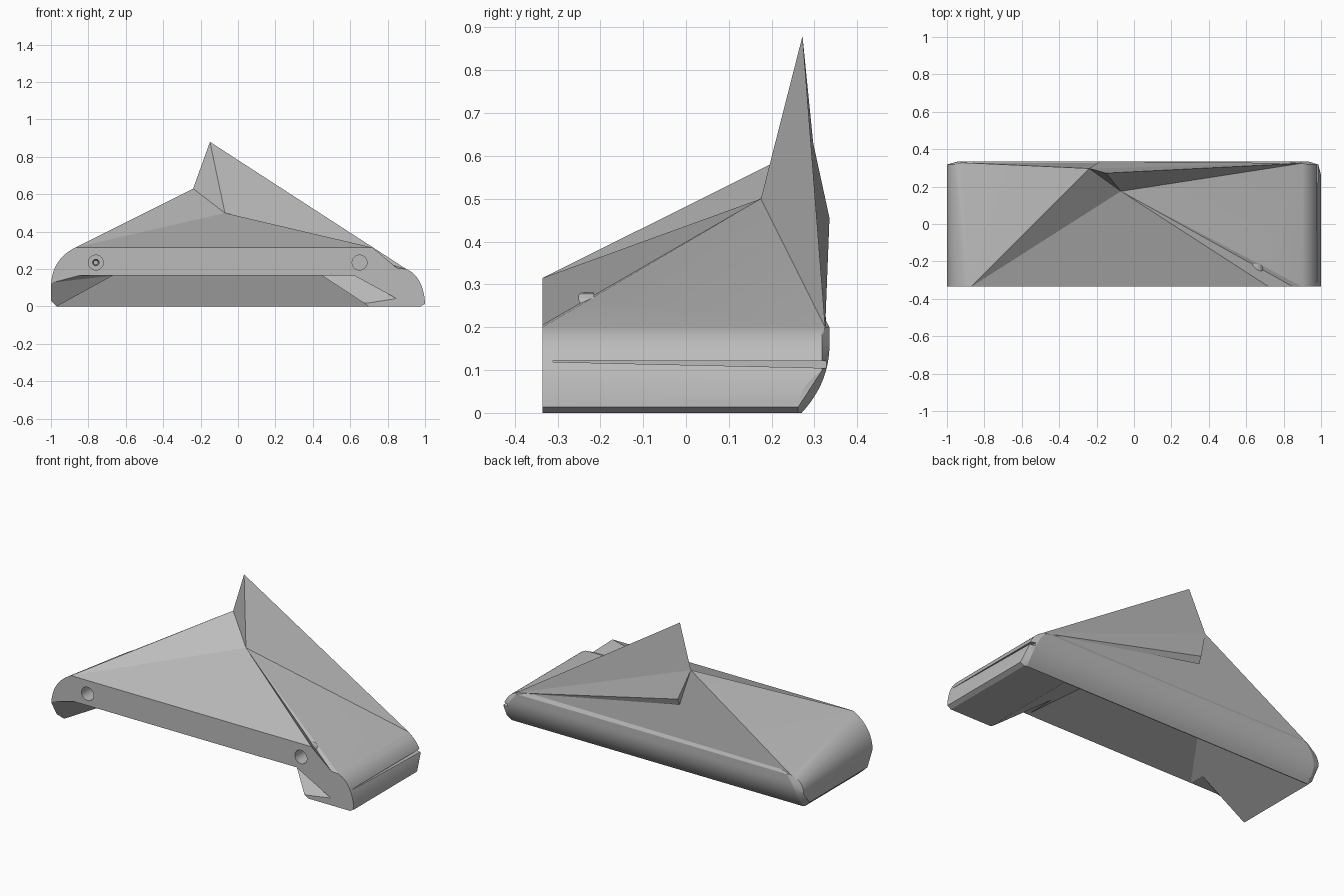
import bpy, bmesh
from mathutils import Vector, Matrix

cube = bpy.data.objects.get("Cube")
if cube:
    bpy.data.objects.remove(cube, do_unlink=True)

grey = bpy.data.materials.new("plain_grey")
colour = (0.5, 0.5, 0.5, 1)
grey.diffuse_color = colour
grey.use_nodes = True
grey.node_tree.nodes["Principled BSDF"].inputs["Base Color"].default_value = colour


def add_object(name, bm):
    bmesh.ops.recalc_face_normals(bm, faces=bm.faces)
    mesh = bpy.data.meshes.new(name)
    bm.to_mesh(mesh)
    bm.free()
    mesh.materials.append(grey)
    ob = bpy.data.objects.new(name, mesh)
    bpy.context.collection.objects.link(ob)
    return ob


def hull(name, points):
    bm = bmesh.new()
    for p in points:
        bm.verts.new(p)
    res = bmesh.ops.convex_hull(bm, input=bm.verts)
    junk = {g for g in res["geom_interior"] + res["geom_unused"]
            if isinstance(g, bmesh.types.BMVert)}
    bmesh.ops.delete(bm, geom=list(junk), context="VERTS")
    bmesh.ops.dissolve_limit(bm, angle_limit=0.005, verts=bm.verts, edges=bm.edges)
    return add_object(name, bm)


def cylinder(name, x, radius, y0, y1, tip):
    bm = bmesh.new()
    turn = Matrix.Translation((x, (y0 + y1) / 2, 0.235)) @ Matrix.Rotation(-1.5708, 4, "X")
    bmesh.ops.create_cone(bm, cap_ends=True, segments=24, radius1=radius,
                          radius2=tip, depth=y1 - y0, matrix=turn)
    return add_object(name, bm)


def arc(a, b, c, steps=12):
    a, b, c = Vector(a), Vector(b), Vector(c)
    return [a.lerp(b, i / steps).lerp(b.lerp(c, i / steps), i / steps)
            for i in range(steps + 1)]


def combine(ob, other, operation):
    mod = ob.modifiers.new("combine", "BOOLEAN")
    mod.operation = operation
    mod.solver = "EXACT"
    mod.object = other
    bpy.context.view_layer.objects.active = ob
    bpy.ops.object.modifier_apply(modifier=mod.name)
    bpy.data.objects.remove(other, do_unlink=True)


FRONT = -0.335
left_top = (-0.87, FRONT, 0.315)
right_top = (0.72, FRONT, 0.315)
right_low = (0.85, FRONT, 0.205)
middle = (-0.07, 0.175, 0.50)
ridge = (-0.24, 0.297, 0.63)
peak = (-0.15, 0.272, 0.88)
fin_foot = (-0.18, 0.335, 0.455)
fin_under = (-0.18, 0.319, 0.415)
back_left = (-0.92, 0.328, 0.20)
back_right = (0.90, 0.325, 0.20)

# Body: two rounded ends joined by flat slopes and a curled back edge
points = [left_top, right_low, middle, back_left, back_right]
points += arc(left_top, (-1, FRONT, 0.25), (-1, FRONT, 0.1))
points += arc((-0.92, 0.318, 0.2), (-1, 0.318, 0.17), (-1, 0.318, 0.1))
for y_top, y_low in ((FRONT, FRONT), (0.318, 0.262)):
    points += arc((0.9, y_top, 0.2), (0.96, y_top, 0.175), (0.985, y_top, 0.1))
    points += arc((0.985, y_top, 0.1), (0.998, y_low, 0.06), (1, y_low, 0.014), 6)
    points += [(-1, y_low, 0.03)]
for x in (-0.97, 0.975):
    points += [(x, FRONT, 0), (x, 0.262, 0)]
points += [(-0.9, 0.335, 0.2), (0.88, 0.335, 0.2)]
points += arc((-0.93, 0.335, 0.16), (-0.98, 0.335, 0.07), (-0.96, 0.27, 0))
points += arc((0.92, 0.335, 0.16), (0.97, 0.335, 0.07), (0.96, 0.27, 0))
body = hull("body", points)

# Raised front slope and the shoulder on the other slope
inner = [(-0.5, 0, 0.22), (0.5, -0.2, 0.2)]
combine(body, hull("front_slope", [left_top, right_top, right_low, middle] + inner), "UNION")
combine(body, hull("shoulder", [left_top, middle, ridge, back_left, back_right]), "UNION")

# Hollow underneath: splayed inner legs, a rising ceiling and a leaning back wall
cavity = []
for y, z in ((-0.4, -0.05), (-0.4, 0.141), (0.135, 0.336), (0.285, -0.05)):
    cavity += [(-0.97 + 1.818 * z, y, z), (0.7 - 1.515 * z, y, z)]
combine(body, hull("cavity", cavity), "DIFFERENCE")

# Slanted cuts at the front of the legs
left_flare = [(-0.87, -0.345, 0.165), (-1.02, -0.345, 0.125), (-1.02, -0.345, -0.05),
              (-0.67, -0.24, 0.165), (-0.97, -0.26, 0), (-1.06, -0.26, -0.05),
              (-0.5, -0.345, 0.165), (-0.5, -0.345, -0.05)]
right_flare = [(0.62, -0.345, 0.165), (0.86, -0.345, 0.035), (0.7, -0.345, 0.01),
               (0.45, -0.14, 0.165), (0.62, -0.15, 0.18),
               (0.4, -0.345, 0.165), (0.4, -0.345, 0.01)]
combine(body, hull("left_flare", left_flare), "DIFFERENCE")
combine(body, hull("right_flare", right_flare), "DIFFERENCE")

# Front holes, each in a round boss
for x in (-0.76, 0.65):
    combine(body, cylinder("boss", x, 0.046, -0.32, -0.215, 0.046), "UNION")
    combine(body, cylinder("hole", x, 0.04, -0.37, -0.24, 0.04), "DIFFERENCE")
combine(body, cylinder("pilot_hole", -0.76, 0.02, -0.26, -0.20, 0.012), "DIFFERENCE")

# Thin groove along the end
groove = [(x, y, z) for x in (0.95, 1.05)
          for y, z in ((-0.31, 0.119), (-0.31, 0.122), (0.36, 0.104), (0.36, 0.121))]
combine(body, hull("groove", groove), "DIFFERENCE")

# Tall fin, with a slightly overhanging foot at the back
hull("fin", [peak, middle, ridge, back_right])
hull("fin_foot", [middle, ridge, fin_foot, fin_under, back_right])

# Soft shading only across the rounded ends
for ob in bpy.context.selected_objects:
    ob.select_set(False)
body.select_set(True)
bpy.context.view_layer.objects.active = body
bpy.ops.object.shade_smooth_by_angle(angle=0.2)
body.select_set(False)
